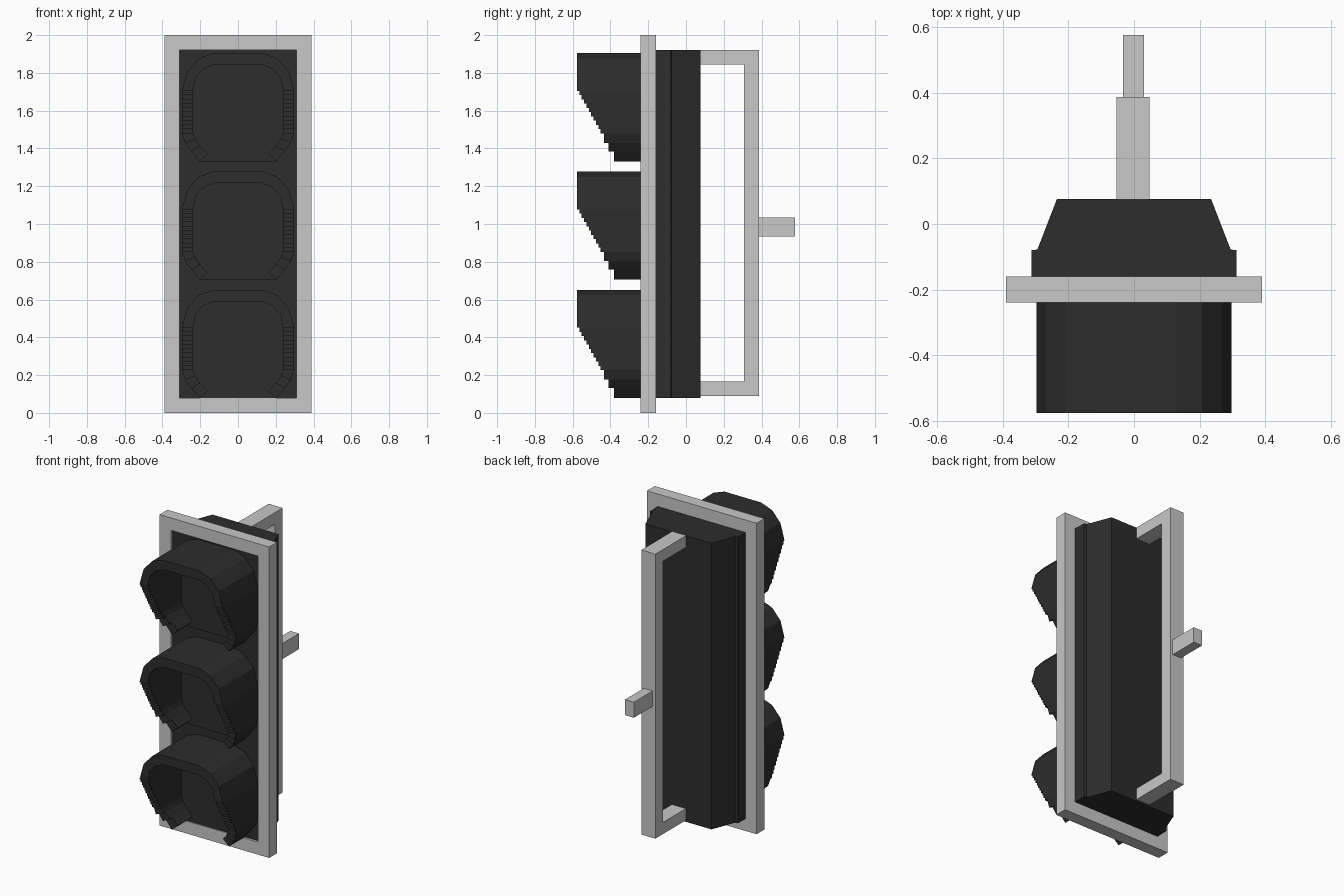
import bpy
import bmesh
from mathutils import Vector

cube = bpy.data.objects.get("Cube")
if cube:
    bpy.data.objects.remove(cube, do_unlink=True)


def material(name, value):
    m = bpy.data.materials.new(name)
    m.use_nodes = True
    colour = (value, value, value, 1)
    m.diffuse_color = colour
    m.node_tree.nodes["Principled BSDF"].inputs["Base Color"].default_value = colour
    return m


BLACK = material("black plastic", 0.026)
GREY = material("light grey metal", 0.58)


def prism(bm, loop, offset):
    """Extrude a closed loop of 3D points along an offset."""
    offset = Vector(offset)
    a = [bm.verts.new(p) for p in loop]
    b = [bm.verts.new(Vector(p) + offset) for p in loop]
    bm.faces.new(a)
    bm.faces.new(b[::-1])
    for i in range(len(a)):
        j = (i + 1) % len(a)
        bm.faces.new((a[j], a[i], b[i], b[j]))


def box(bm, x0, x1, y0, y1, z0, z1):
    prism(bm, [(x0, y0, z0), (x1, y0, z0), (x1, y1, z0), (x0, y1, z0)], (0, 0, z1 - z0))


def finish(bm, name, mat):
    bmesh.ops.recalc_face_normals(bm, faces=bm.faces)
    mesh = bpy.data.meshes.new(name)
    bm.to_mesh(mesh)
    bm.free()
    mesh.materials.append(mat)
    ob = bpy.data.objects.new(name, mesh)
    bpy.context.collection.objects.link(ob)
    return ob


# Flat rectangular surround
FRONT, PANEL = -0.24, -0.225
bm = bmesh.new()
rims = []
for y in (FRONT, -0.16):
    for w, z0, z1 in ((0.39, 0, 2), (0.31, 0.08, 1.92)):
        rims.append([bm.verts.new(p) for p in
                     ((-w, y, z0), (w, y, z0), (w, y, z1), (-w, y, z1))])
for a, b in ((0, 1), (2, 3), (0, 2), (1, 3)):
    for i in range(4):
        j = (i + 1) % 4
        bm.faces.new((rims[a][i], rims[a][j], rims[b][j], rims[b][i]))
finish(bm, "surround_frame", GREY)

# Housing with a lip and tapered back
half = [(0.313, PANEL), (0.313, -0.08), (0.295, -0.078), (0.235, 0.077)]
outline = half + [(-x, y) for x, y in reversed(half)]
bm = bmesh.new()
prism(bm, [(x, y, 0.08) for x, y in outline], (0, 0, 1.84))
finish(bm, "housing", BLACK)

# Mounting bracket and wall stub
bm = bmesh.new()
bracket = [(0.077, 0.09), (0.387, 0.09), (0.387, 1.92), (0.077, 1.92),
           (0.077, 1.845), (0.307, 1.845), (0.307, 0.165), (0.077, 0.165)]
prism(bm, [(-0.053, y, z) for y, z in bracket], (0.1, 0, 0))
finish(bm, "mounting_bracket", GREY)
bm = bmesh.new()
box(bm, -0.033, 0.03, 0.387, 0.577, 0.935, 1.035)
finish(bm, "wall_stub", GREY)

# Visor wall: outer and inner outline from the top centre down one side,
# measured from the visor top, with the front depth of each segment
TIP = -0.577
outer = [(0, 0), (0.13, 0), (0.208, -0.028), (0.268, -0.095), (0.297, -0.2)]
inner = [(0, -0.06), (0.125, -0.06), (0.185, -0.085), (0.225, -0.13), (0.238, -0.2)]
depths = [TIP] * 4
STEPS = 10
for i in range(1, STEPS + 1):
    z = -0.2 - 0.225 * i / STEPS
    outer.append((0.297, z))
    inner.append((0.238, z))
    depths.append(TIP + 0.0125 * i)
outer += [(0.28, -0.475), (0.247, -0.52), (0.203, -0.573)]
inner += [(0.227, -0.455), (0.2, -0.493), (0.16, -0.535)]
depths += [-0.435, -0.41, -0.382]

for label, top in (("upper", 1.905), ("middle", 1.278), ("lower", 0.651)):
    bm = bmesh.new()
    for side in (1, -1):
        for i, y in enumerate(depths):
            quad = (outer[i], outer[i + 1], inner[i + 1], inner[i])
            prism(bm, [(side * x, PANEL, top + z) for x, z in quad], (0, y - PANEL, 0))
    # Weld neighbouring segments and drop the hidden walls between them
    bmesh.ops.remove_doubles(bm, verts=bm.verts, dist=0.0005)
    finish(bm, label + "_visor", BLACK)

    # Thin lens plate behind the visor
    edge = inner[1:-1] + [outer[-1]]
    loop = edge + [(-x, z) for x, z in reversed(edge)]
    bm = bmesh.new()
    prism(bm, [(x, PANEL, top + z) for x, z in loop], (0, -0.009, 0))
    finish(bm, label + "_lens", BLACK)
